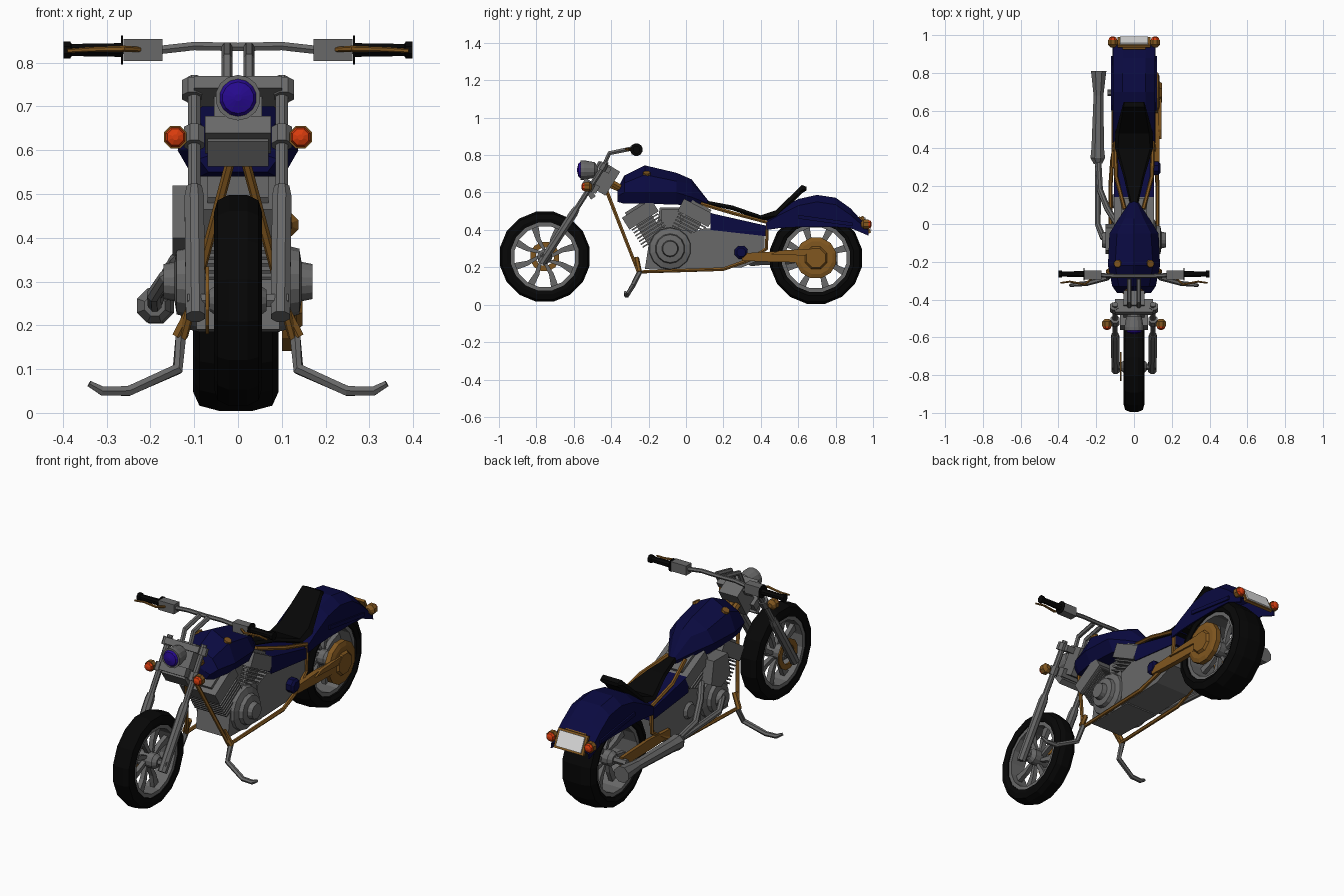
import bpy, bmesh, math
from mathutils import Vector, Matrix

cube = bpy.data.objects.get("Cube")
if cube:
    bpy.data.objects.remove(cube, do_unlink=True)

COLOURS = {
    "navy": (0.003, 0.003, 0.052), "lens_blue": (0.02, 0.003, 0.28),
    "black": (0.002, 0.002, 0.002), "steel": (0.14, 0.14, 0.14),
    "bronze": (0.22, 0.095, 0.014), "signal_red": (0.7, 0.045, 0.004),
    "plate_white": (0.75, 0.75, 0.75),
}
MATS = {}
for key, rgb in COLOURS.items():
    m = bpy.data.materials.new(key)
    m.use_nodes = True
    m.diffuse_color = (*rgb, 1)
    m.node_tree.nodes["Principled BSDF"].inputs["Base Color"].default_value = (*rgb, 1)
    MATS[key] = m


def add(name, verts, faces, mat, mirror=False):
    mesh = bpy.data.meshes.new(name)
    mesh.from_pydata([tuple(v) for v in verts], [], faces)
    bm = bmesh.new()
    bm.from_mesh(mesh)
    bmesh.ops.recalc_face_normals(bm, faces=bm.faces)
    bm.to_mesh(mesh)
    bm.free()
    mesh.materials.append(MATS[mat])
    ob = bpy.data.objects.new(name, mesh)
    bpy.context.collection.objects.link(ob)
    if mirror:
        ob.modifiers.new("Mirror", "MIRROR").use_mirror_merge = False
    return ob


def skin(name, rings, mat, mirror=False, loop=False, cap=True, wrap=True):
    """Join rings of equal length with quads."""
    n, k = len(rings[0]), len(rings)
    faces = []
    for i in range(k if loop else k - 1):
        a, b = i * n, (i + 1) % k * n
        for j in range(n if wrap else n - 1):
            q = (j + 1) % n
            faces.append((a + j, a + q, b + q, b + j))
    if cap and not loop:
        faces += [tuple(range(n)), tuple(range((k - 1) * n, k * n))]
    return add(name, [v for r in rings for v in r], faces, mat, mirror)


def circle(c, u, v, r, sides):
    angles = [math.tau * (j + 0.5) / sides for j in range(sides)]
    return [c + r * (math.cos(a) * u + math.sin(a) * v) for a in angles]


def tube(name, pts, r, mat, mirror=False, sides=6):
    pts = [Vector(p) for p in pts]
    radii = r if isinstance(r, (list, tuple)) else [r] * len(pts)
    ext = [sum(abs(b[i] - a[i]) for a, b in zip(pts, pts[1:])) for i in range(3)]
    ref = Vector([float(i == ext.index(min(ext))) for i in range(3)])
    rings = []
    for i, p in enumerate(pts):
        d = (pts[min(i + 1, len(pts) - 1)] - pts[max(i - 1, 0)]).normalized()
        u = d.cross(ref).normalized()
        rings.append(circle(p, u, d.cross(u), radii[i], sides))
    return skin(name, rings, mat, mirror)


def lathe(name, c, axis, profile, mat, mirror=False, sides=12, ring=False):
    """Profile is (offset along axis, radius)."""
    d = Vector(axis).normalized()
    u = d.cross(Vector((0, 0, 1))).normalized()
    rings = [circle(Vector(c) + d * o, u, d.cross(u), r, sides) for o, r in profile]
    return skin(name, rings, mat, mirror, loop=ring)


def prism(name, yz, x0, x1, mat, mirror=False):
    return skin(name, [[(x, y, z) for y, z in yz] for x in (x0, x1)], mat, mirror)


def box(name, c, size, mat, tilt=0.0, mirror=False):
    rot = Matrix.Rotation(tilt, 3, "X")
    corners = [(-1, -1), (1, -1), (1, 1), (-1, 1)]
    rings = [[Vector(c) + rot @ Vector((sx * size[0], sy * size[1], sz * size[2])) / 2
              for sy, sz in corners] for sx in (-1, 1)]
    return skin(name, rings, mat, mirror)


def loft(name, sections, mat, crown=0.0):
    """Sections are (y, bottom z, middle z, top z, middle half width, top half width)."""
    return skin(name, [[(-.75 * w, y, zb), (-w, y, zm), (-wt, y, zt - crown * wt), (0, y, zt),
                        (wt, y, zt - crown * wt), (w, y, zm), (.75 * w, y, zb)]
                       for y, zb, zm, zt, w, wt in sections], mat)


X, Y = Vector((1, 0, 0)), Vector((0, 1, 0))


# Wheels
def wheel(label, c, half, r):
    c = Vector(c)
    right = [(half * .9, .185), (half, .205), (half * .85, r - .012), (half * .4, r)]
    lathe(label + "_tyre", c, X, right + [(-o, q) for o, q in reversed(right)],
          "black", sides=16, ring=True)
    h = half * .8
    lathe(label + "_rim", c, X, [(h, .165), (h, .19), (-h, .19), (-h, .165)],
          "steel", sides=16, ring=True)
    lathe(label + "_hub", c, X, [(-.065, .025), (-.045, .04), (.045, .04), (.065, .025)], "steel")
    verts, faces, count = [], [], 8
    for s in range(count):
        base = len(verts)
        for rad, bend, wide in ((.03, 0, .008), (.1, .36, .013), (.172, .32, .02)):
            a = math.tau * s / count + bend
            out = Vector((0, math.cos(a), math.sin(a)))
            side = X.cross(out)
            verts += [c + out * rad + side * wide * i + X * .012 * j
                      for i, j in ((-1, -1), (1, -1), (1, 1), (-1, 1))]
        for k in (0, 4):
            faces += [tuple(base + k + o for o in (j, (j + 1) % 4, (j + 1) % 4 + 4, j + 4))
                      for j in range(4)]
    add(label + "_spokes", verts, faces, "steel")


FRONT, REAR = (0, -.755, .257), (-.005, .695, .25)
wheel("front_wheel", FRONT, .055, .245)
wheel("rear_wheel", REAR, .098, .25)
lathe("front_brake_disc", (-.07, *FRONT[1:]), X,
      [(-.004, .05), (-.004, .08), (.004, .08), (.004, .05)], "bronze", ring=True)
tube("front_axle", [(-.115, *FRONT[1:]), (.115, *FRONT[1:])], .017, "steel")
tube("rear_axle", [(-.14, *REAR[1:]), (.14, *REAR[1:])], .018, "steel")
lathe("drive_cover", (.115, *REAR[1:]), X, [(-.015, .112), (.012, .112), (.02, .09)], "bronze")
lathe("drive_cover_cap", (.135, *REAR[1:]), X, [(0, .065), (.012, .055)], "bronze", sides=8)

# Front fork and steering
RAKE = -.55
tube("fork_tube", [(.1, -.425, .765), (.1, -.6, .49)], .015, "steel", True, 8)
tube("fork_slider", [(.1, -.585, .515), (.1, -.6, .49), (.097, -.775, .22)],
     [.019, .024, .024], "steel", True, 8)
box("upper_clamp", (0, -.44, .735), (.2, .08, .032), "steel", RAKE)
lathe("upper_clamp_end", (.105, -.445, .738), (0, .52, .85), [(-.02, .025), (.02, .025)], "steel", True, 8)
box("lower_clamp", (0, -.51, .635), (.15, .09, .045), "steel", RAKE)
lathe("lower_clamp_end", (.1, -.515, .63), (0, .52, .85), [(-.022, .025), (.022, .025)], "steel", True, 8)
box("steering_head", (0, -.43, .67), (.11, .09, .15), "steel", RAKE)
box("fork_shield", (0, -.515, .6), (.14, .03, .07), "steel", .6)

# Headlight
lathe("headlight_shell", (0, -.52, .72), -Y,
      [(-.05, .02), (-.03, .042), (.025, .052), (.045, .052)], "steel", sides=14)
lathe("headlight_lens", (0, -.52, .72), -Y, [(.04, .046), (.055, .036), (.062, .008)], "lens_blue", sides=14)

# Handlebar and controls
tube("bar_riser", [(.025, -.445, .73), (.025, -.41, .81), (.025, -.29, .835)], .013, "steel", True)
tube("handlebar", [(0, -.275, .836), (.1, -.275, .838), (.18, -.27, .829), (.3, -.265, .829)],
     .011, "steel", True)
box("control_housing", (.217, -.27, .829), (.09, .045, .05), "steel", mirror=True)
lathe("grip_flange", (.265, -.265, .829), X, [(-.002, .034), (.002, .034)], "black", True)
lathe("grip", (.265, -.265, .829), X, [(0, .017), (.115, .015), (.118, .021), (.134, .021)], "black", True, 8)
tube("control_lever", [(.225, -.29, .83), (.26, -.32, .832), (.34, -.305, .83), (.39, -.312, .827)],
     [.006, .007, .006, .005], "bronze", True)


# Turn signals
def signal(label, c, out):
    lathe(label + "_housing", c, out, [(-.03, .012), (-.015, .028), (.01, .028)], "bronze", True, 8)
    lathe(label + "_lens", c, out, [(.008, .025), (.022, .02), (.028, .007)], "signal_red", True, 8)


signal("front_signal", (.143, -.532, .63), -Y)
signal("rear_signal", (.112, .965, .43), Y)
tube("front_signal_stalk", [(.09, -.5, .63), (.14, -.535, .63)], .008, "bronze", True)

# Tank and seat
loft("fuel_tank", [(-.365, .55, .58, .62, .09, .06), (-.33, .54, .6, .69, .115, .08),
                   (-.22, .54, .6, .745, .138, .1), (-.05, .535, .6, .705, .13, .09),
                   (.03, .53, .575, .67, .08, .05), (.12, .525, .54, .555, .02, .012)], "navy", .5)
lathe("filler_cap", (.085, -.21, .7), (.45, 0, .9), [(-.01, .022), (.008, .02)], "bronze", True, 8)
loft("seat", [(.09, .54, .545, .56, .018, .01), (.25, .505, .515, .53, .055, .045),
              (.4, .452, .465, .478, .1, .085), (.48, .455, .475, .505, .1, .08),
              (.62, .595, .615, .64, .062, .055), (.645, .612, .62, .63, .055, .05)], "black")

# Rear fender: open shell over the wheel
arch = [(.43, .4, .44, .455), (.5, .41, .48, .515), (.6, .415, .53, .565), (.7, .415, .55, .587),
        (.8, .415, .535, .572), (.88, .41, .48, .515), (.975, .37, .395, .41)]
fender = skin("rear_fender", [[(-.114, y, s), (-.112, y, h), (-.06, y, t),
                               (.06, y, t), (.112, y, h), (.114, y, s)] for y, s, h, t in arch],
              "navy", cap=False, wrap=False)
fender.modifiers.new("Thickness", "SOLIDIFY").thickness = .008
prism("fender_strut", [(.6, .46), (.6, .48), (.89, .44), (.89, .42)], .114, .122, "navy", True)
prism("side_panels", [(.13, .4), (.13, .49), (.44, .42), (.44, .365)], -.105, .105, "navy")

# Number plate
box("plate_frame", (0, .962, .428), (.175, .014, .1), "bronze", .45)
box("number_plate", (0, .971, .432), (.148, .008, .08), "plate_white", .45)
box("plate_bracket", (0, .94, .455), (.12, .04, .02), "bronze", -.4)

# Frame and swingarm
tube("frame_loop", [(.008, -.425, .61), (.125, -.255, .175), (.125, .2, .19), (.115, .34, .24),
                    (.1, .43, .3), (.1, .435, .44), (.095, .25, .49), (.05, .08, .54)],
     .011, "bronze", True)
tube("frame_backbone", [(0, -.42, .65), (0, -.3, .6), (0, .1, .535)], .022, "bronze")
tube("frame_gusset", [(.03, -.41, .66), (.03, -.34, .62)], .018, "bronze", True)
tube("peg_bracket", [(.1, -.265, .25), (.138, -.25, .175)], .014, "bronze", True)
arm = [(.3, .235), (.3, .275), (.48, .285), (.7, .275), (.7, .225), (.48, .228)]
prism("left_swingarm", arm, .108, .136, "bronze")
prism("right_swingarm", arm, -.118, -.1, "bronze")
prism("belt_guard", [(.45, .27), (.5, .29), (.7, .3), (.7, .26)], .128, .145, "bronze")
lathe("swingarm_pivot", (.1, .295, .28), X, [(0, .038), (.03, .038), (.04, .025)], "navy", sides=8)

# Engine
prism("crankcase", [(-.22, .19), (-.2, .32), (-.12, .4), (.0, .4), (.06, .36), (.06, .185)],
      -.095, .095, "steel")
prism("gearbox", [(.02, .19), (.02, .38), (.1, .41), (.42, .37), (.42, .25), (.3, .2)], -.1, .1, "steel")
lathe("engine_cover", (.09, -.085, .3), X,
      [(0, .115), (.02, .11), (.03, .08), (.05, .075), (.055, .045), (.08, .04)], "steel", True, 14)
lathe("gearbox_cover", (-.1, .12, .3), -X, [(0, .045), (.015, .035)], "steel", sides=10)
for label, y, lean in (("front", -.13, .56), ("rear", -.045, -.48)):
    up = Vector((0, -math.sin(lean), math.cos(lean)))
    base = Vector((0, y, .3))
    box(label + "_cylinder", base + up * .12, (.13, .1, .16), "steel", lean)
    for i in range(7):
        box(f"{label}_cylinder_fin_{i + 1}", base + up * (.06 + .018 * i),
            (.19, .165, .008), "steel", lean)
    box(label + "_cylinder_head", base + up * .215, (.21, .185, .075), "steel", lean)
    box(label + "_rocker_cover", base + up * .252, (.14, .13, .03), "steel", lean)
box("intake", (-.02, -.08, .46), (.15, .1, .1), "steel")
prism("air_cleaner", [(-.16, .4), (-.14, .52), (-.02, .52), (0, .4), (-.08, .36)], -.15, -.08, "steel")

# Exhaust on the right side
tube("front_header", [(-.09, -.12, .36), (-.165, -.07, .31), (-.192, 0, .27), (-.19, .36, .245)],
     .017, "steel", sides=8)
tube("rear_header", [(-.09, .0, .4), (-.14, .08, .35), (-.18, .18, .28), (-.19, .36, .25)],
     .017, "steel", sides=8)
tube("muffler", [(-.19, .32, .245), (-.192, .35, .245), (-.192, .4, .245), (-.188, .68, .245),
                 (-.187, .81, .245)], [.025, .042, .036, .028, .044], "steel", sides=8)

# Forward foot pegs
tube("foot_peg", [(.13, -.245, .18), (.138, -.285, .1), (.25, -.315, .05), (.31, -.32, .05),
                  (.34, -.325, .067)], [.014, .014, .013, .012, .008], "steel", True)
